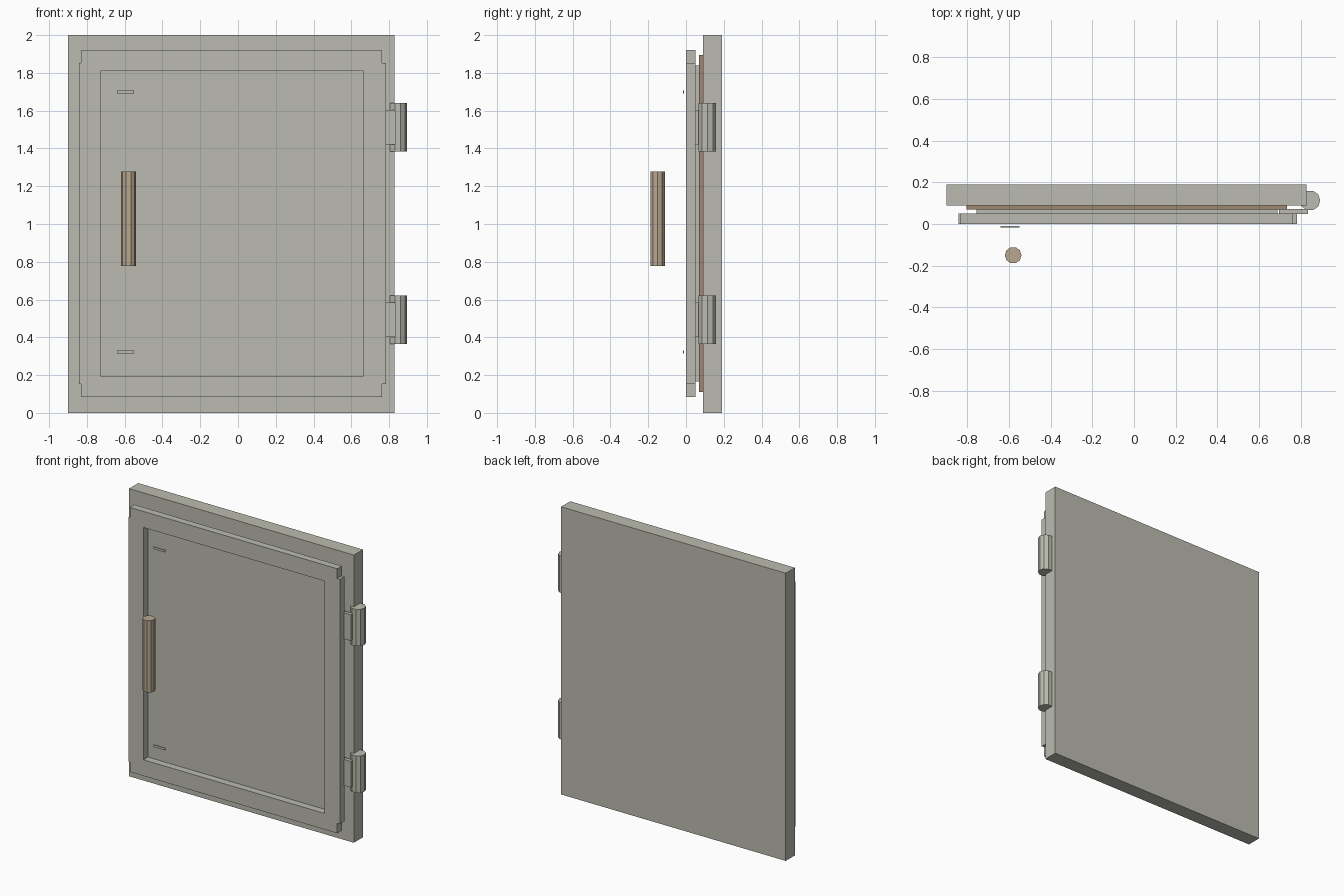
import bpy
import bmesh
from mathutils import Vector, Matrix

cube = bpy.data.objects.get("Cube")
if cube:
    bpy.data.objects.remove(cube, do_unlink=True)


def material(name, rgb):
    mat = bpy.data.materials.new(name)
    mat.use_nodes = True
    color = (*rgb, 1.0)
    mat.diffuse_color = color
    mat.node_tree.nodes["Principled BSDF"].inputs["Base Color"].default_value = color
    return mat


grey = material("warm_grey", (0.50, 0.50, 0.44))
tan = material("handle_tan", (0.48, 0.39, 0.28))
brown = material("gasket_brown", (0.34, 0.24, 0.16))


def finish(name, bm, mat):
    bmesh.ops.recalc_face_normals(bm, faces=bm.faces)
    mesh = bpy.data.meshes.new(name)
    bm.to_mesh(mesh)
    bm.free()
    mesh.materials.append(mat)
    obj = bpy.data.objects.new(name, mesh)
    bpy.context.collection.objects.link(obj)
    return obj


def box(name, x, y, z, mat):
    """Box from (low, high) ranges on each axis."""
    bm = bmesh.new()
    bmesh.ops.create_cube(bm, size=1)
    size = Vector([r[1] - r[0] for r in (x, y, z)])
    centre = Vector([(r[0] + r[1]) / 2 for r in (x, y, z)])
    for v in bm.verts:
        v.co = v.co * size + centre
    return finish(name, bm, mat)


def rod(name, x, y, z, radius, mat, sides=10):
    """Upright faceted rod with a corner pointing along +x."""
    bm = bmesh.new()
    bmesh.ops.create_circle(bm, cap_ends=True, segments=sides, radius=radius,
                            matrix=Matrix.Rotation(-1.570796, 4, "Z"))
    bmesh.ops.translate(bm, verts=bm.verts, vec=(x, y, z[0]))
    grown = bmesh.ops.extrude_face_region(bm, geom=list(bm.faces), use_keep_orig=True)
    top = [g for g in grown["geom"] if isinstance(g, bmesh.types.BMVert)]
    bmesh.ops.translate(bm, verts=top, vec=(0, 0, z[1] - z[0]))
    return finish(name, bm, mat)


def frame(name, loops, y, mat):
    """Extruded flat frame between an outer and an inner outline."""
    bm = bmesh.new()
    edges = []
    for loop in loops:
        verts = [bm.verts.new((px, y[0], pz)) for px, pz in loop]
        edges += [bm.edges.new((a, b)) for a, b in zip(verts, verts[1:] + verts[:1])]
    bmesh.ops.triangle_fill(bm, edges=edges, use_beauty=True)
    grown = bmesh.ops.extrude_face_region(bm, geom=list(bm.faces), use_keep_orig=True)
    back = [g for g in grown["geom"] if isinstance(g, bmesh.types.BMVert)]
    bmesh.ops.translate(bm, verts=back, vec=(0, y[1] - y[0], 0))
    return finish(name, bm, mat)


# Backing slab, gasket and recessed panel
box("back_slab", (-0.9, 0.828), (0.09, 0.19), (0, 2), grey)
box("gasket", (-0.805, 0.735), (0.07, 0.09), (0.11, 1.895), brown)
box("door_panel", (-0.755, 0.69), (0.05, 0.07), (0.165, 1.84), grey)

# Door frame with stepped corners
xl, xr, z0, z1 = -0.842, 0.783, 0.083, 1.922
il, ir, s0, s1 = -0.832, 0.763, 0.152, 1.853
outer = [(xl, s0), (il, s0), (il, z0), (ir, z0), (ir, s0), (xr, s0),
         (xr, s1), (ir, s1), (ir, z1), (il, z1), (il, s1), (xl, s1)]
inner = [(-0.727, 0.195), (0.665, 0.195), (0.665, 1.81), (-0.727, 1.81)]
frame("door_frame", (outer, inner), (0, 0.05), grey)

# Handle bar and its two thin mounting marks
rod("handle", -0.58, -0.15, (0.777, 1.277), 0.04, tan)
for label, z in (("lower", 0.322), ("upper", 1.698)):
    box(f"{label}_handle_plate", (-0.64, -0.55), (-0.016, -0.01),
        (z - 0.008, z + 0.008), grey)

# Hinges: faceted barrel plus a flat leaf
for label, z in (("lower", 0.493), ("upper", 1.512)):
    rod(f"{label}_hinge_barrel", 0.845, 0.113, (z - 0.128, z + 0.128), 0.049, grey)
    box(f"{label}_hinge_leaf", (0.695, 0.835), (0.047, 0.073),
        (z - 0.091, z + 0.091), grey)
